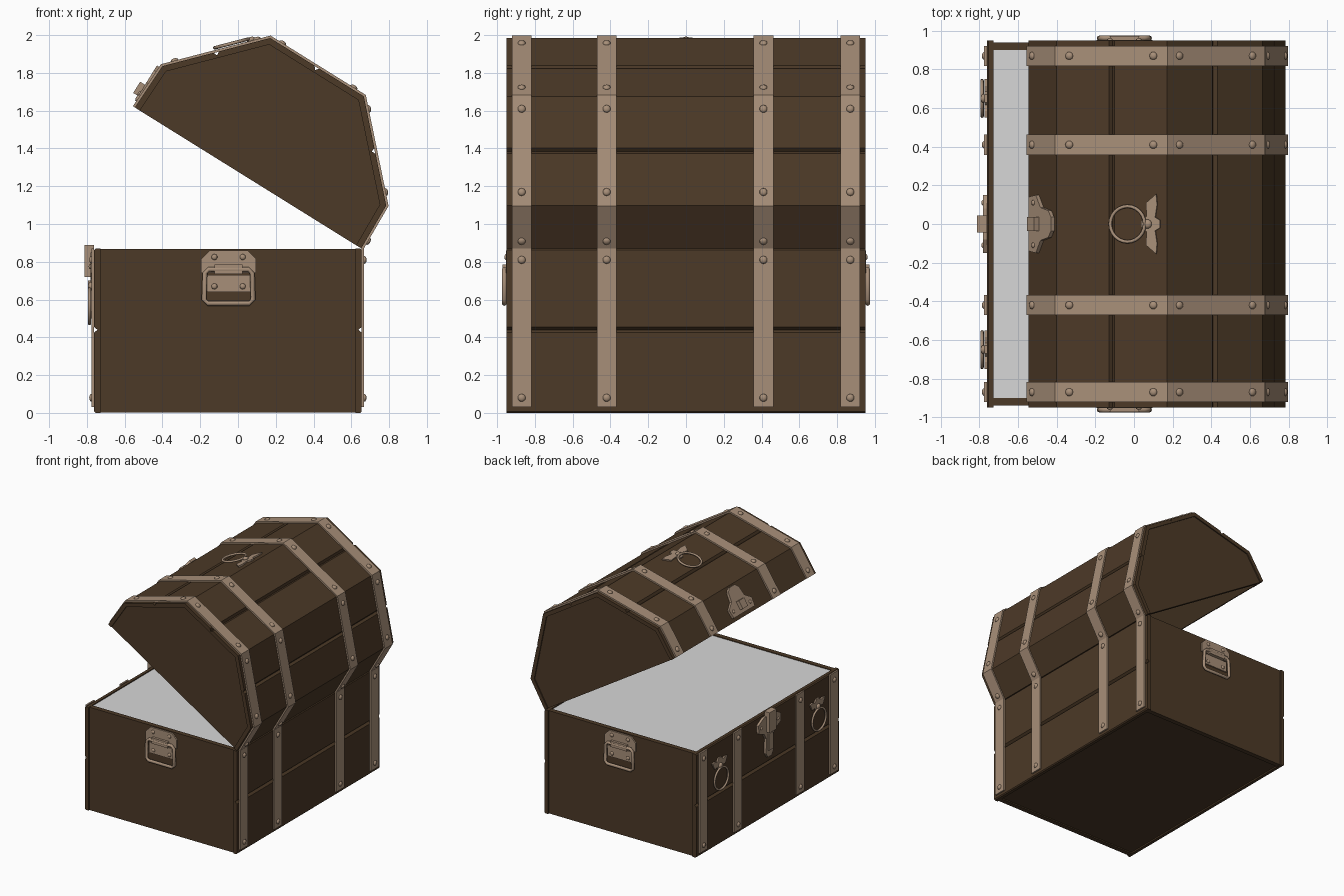
import bpy, bmesh, math
from mathutils import Matrix, Vector

if "Cube" in bpy.data.objects:
    bpy.data.objects.remove(bpy.data.objects["Cube"])


def material(name, rgb):
    m = bpy.data.materials.new(name)
    m.diffuse_color = (*rgb, 1)
    m.use_nodes = True
    m.node_tree.nodes["Principled BSDF"].inputs["Base Color"].default_value = m.diffuse_color
    return m


WOOD = material("dark wood", (0.072, 0.041, 0.020))
METAL = material("tan metal", (0.39, 0.275, 0.19))
GREY = material("grey filling", (0.68, 0.68, 0.68))
X, Y, Z = Vector((1, 0, 0)), Vector((0, 1, 0)), Vector((0, 0, 1))
I = Matrix()


def frame(o, u, v):
    """Matrix whose local xy plane is spanned by u, v; local z points outward."""
    u, v = Vector(u), Vector(v)
    m = Matrix((u, v, u.cross(v))).transposed().to_4x4()
    m.translation = Vector(o)
    return m


def finish(bm, name, mat):
    bmesh.ops.recalc_face_normals(bm, faces=bm.faces)
    me = bpy.data.meshes.new(name)
    bm.to_mesh(me)
    bm.free()
    me.materials.append(mat)
    ob = bpy.data.objects.new(name, me)
    bpy.context.collection.objects.link(ob)
    return ob


def prism(bm, pts, depth, m):
    lo = [bm.verts.new(m @ Vector((a, b, 0))) for a, b in pts]
    hi = [bm.verts.new(m @ Vector((a, b, depth))) for a, b in pts]
    bm.faces.new(lo[::-1])
    bm.faces.new(hi)
    n = len(pts)
    for i in range(n):
        j = (i + 1) % n
        bm.faces.new((lo[i], lo[j], hi[j], hi[i]))


def rect(a0, a1, b0, b1):
    return [(a0, b0), (a1, b0), (a1, b1), (a0, b1)]


def rivet(bm, m, a=0, b=0, r=0.021):
    t = m @ Matrix.Translation((a, b, 0)) @ Matrix.Diagonal((1, 1, 0.6, 1))
    res = bmesh.ops.create_uvsphere(bm, u_segments=10, v_segments=6, radius=r, matrix=t)
    for f in {f for v in res["verts"] for f in v.link_faces}:
        f.smooth = True


def tube(bm, path, r, m, lift, sides=8):
    n, rings = len(path), []
    for i in range(n):
        p, q, s = (Vector(path[k % n]) for k in (i - 1, i, i + 1))
        t = (s - p).normalized()
        out = Vector((t.y, -t.x))
        ring = []
        for k in range(sides):
            a = 2 * math.pi * k / sides
            c = q + out * r * math.cos(a)
            ring.append(bm.verts.new(m @ Vector((c.x, c.y, lift + r * math.sin(a)))))
        rings.append(ring)
    for i in range(n):
        a, b = rings[i], rings[(i + 1) % n]
        for k in range(sides):
            l = (k + 1) % sides
            bm.faces.new((a[k], a[l], b[l], b[k])).smooth = True


def circle(cx, cy, r, n=24):
    return [(cx + r * math.cos(2 * math.pi * i / n), cy + r * math.sin(2 * math.pi * i / n)) for i in range(n)]


def mirror(half):
    return half + [(-a, b) for a, b in reversed(half)]


def offset(pts, d):
    """Mitred outward offset of an open profile."""
    P = [Vector(p) for p in pts]
    N = []
    for a, b in zip(P, P[1:]):
        t = (b - a).normalized()
        N.append(Vector((-t.y, t.x)))
    out = []
    for i, p in enumerate(P):
        n0, n1 = N[max(i - 1, 0)], N[min(i, len(N) - 1)]
        out.append(tuple(p + (n0 + n1) * d / (1 + n0.dot(n1))))
    return out


STRAPS = (-0.87, -0.42, 0.41, 0.87)
HW = 0.052
XL, XR, TOP, YE = -0.762, 0.655, 0.87, 0.95
XC = (XL + XR) / 2
HALF = (XR - XL) / 2

# base: grooved plank walls, recessed end panels and bottom
bm = bmesh.new()
wall = [(-HALF, 0.008), (-HALF, 0.425), (-HALF + 0.018, 0.44), (-HALF, 0.455), (-HALF, TOP - 0.008),
        (-HALF + 0.008, TOP), (-HALF + 0.034, TOP), (-HALF + 0.034, 0), (-HALF + 0.008, 0)]
for s in (1, -1):
    prism(bm, [(s * a, b) for a, b in wall], 2 * YE, frame((XC, YE, 0), X, Z))
finish(bm, "base_side_walls", WOOD)
bm = bmesh.new()
for y in (YE - 0.01, -YE + 0.05):
    prism(bm, rect(-HALF + 0.03, HALF - 0.03, 0.002, TOP - 0.002), 0.04, frame((XC, y, 0), X, Z))
prism(bm, rect(XL + 0.03, XR - 0.03, -YE + 0.03, YE - 0.03), 0.03, frame((0, 0, 0.012), X, Y))
finish(bm, "base_ends_and_bottom", WOOD)

# flat filling just under the rim
bm = bmesh.new()
prism(bm, rect(XL + 0.032, XR - 0.032, -0.905, 0.905), 0.008, frame((0, 0, 0.854), X, Y))
finish(bm, "chest_filling", GREY)

# open lid: faceted shell with plank grooves, rotated about the back edge
LID = Matrix.Translation((XR, 0, TOP)) @ Matrix.Rotation(math.radians(31.9), 4, 'Y') @ Matrix.Translation((-HALF, 0, 0))
prof = [(-0.706, 0), (-0.698, 0.262), (-0.292, 0.69), (0.292, 0.69), (0.698, 0.262), (0.706, 0)]
inner = offset(prof, -0.032)
outer = []
for i, (p, q) in enumerate(zip(prof, prof[1:])):
    p, q = Vector(p), Vector(q)
    t = (q - p).normalized()
    n = Vector((-t.y, t.x))
    c = (p + q) / 2
    outer.append(tuple(p))
    if 0 < i < 4:
        outer += [tuple(c - t * 0.015), tuple(c - n * 0.018), tuple(c + t * 0.015)]
outer.append(prof[-1])
bm = bmesh.new()
prism(bm, outer + inner[::-1], 2 * YE, LID @ frame((0, YE, 0), X, Z))
finish(bm, "lid_shell", WOOD)
bm = bmesh.new()
for y in (YE - 0.01, -YE + 0.05):
    prism(bm, offset(prof, -0.03), 0.04, LID @ frame((0, y, 0), X, Z))
finish(bm, "lid_ends", WOOD)

# metal straps on lid and base, with rivets
band = offset(prof, 0.012)
straps, studs = bmesh.new(), bmesh.new()
for y in STRAPS:
    prism(straps, band + offset(prof, -0.002)[::-1], 2 * HW, LID @ frame((0, y + HW, 0), X, Z))
    for i, (p, q) in enumerate(zip(band, band[1:])):
        p, q = Vector(p), Vector(q)
        t = (q - p).normalized()
        spots = {0: [p + t * 0.05], 4: [q - t * 0.05]}.get(i, [p + t * 0.075, q - t * 0.075])
        for c in spots:
            rivet(studs, LID @ frame((c.x, y, c.y), -Y, (t.x, 0, t.y)))
    for x, u in ((XL, -Y), (XR, Y)):
        m = frame((x, y, 0), u, Z)
        prism(straps, rect(-HW, HW, 0.03, TOP), 0.013, m)
        for z in (0.08, 0.81):
            rivet(studs, m @ Matrix.Translation((0, 0, 0.013)), 0, z)
finish(straps, "straps", METAL)
finish(studs, "strap_rivets", METAL)

# carrying handles on both ends
for name, y, u in (("back", YE - 0.01, -X), ("front", -YE + 0.01, X)):
    m = frame((-0.05, y, 0), u, Z)
    bm = bmesh.new()
    prism(bm, mirror([(0.145, 0.74), (0.145, 0.815), (0.1, 0.86)]), 0.012, m)
    prism(bm, rect(-0.115, 0.115, 0.64, 0.73), 0.010, m)
    prism(bm, rect(-0.075, 0.075, 0.735, 0.785), 0.032, m)
    for a in (-0.075, 0.075):
        rivet(bm, m @ Matrix.Translation((0, 0, 0.01)), a, 0.67, 0.016)
        rivet(bm, m @ Matrix.Translation((0, 0, 0.012)), a, 0.825, 0.016)
    tube(bm, mirror([(0.11, 0.58), (0.13, 0.6), (0.125, 0.74), (0.105, 0.76)]), 0.013, m, 0.022)
    finish(bm, name + "_end_handle", METAL)


# ring pulls: winged plate with a hanging ring
def ring_pull(name, m, w):
    bm = bmesh.new()
    prism(bm, mirror([(0.015, -0.055), (0.04, -0.025), (0.7 * w, -0.03), (w, 0.025), (0.65 * w, 0.03), (0.035, 0.02), (0.02, 0.045)]), 0.012, m)
    rivet(bm, m @ Matrix.Translation((0, 0, 0.018)), 0, -0.02, 0.024)
    tube(bm, circle(0, -0.125, 0.092), 0.009, m, 0.024)
    finish(bm, name, METAL)


for name, y in (("left", 0.65), ("right", -0.65)):
    ring_pull(name + "_ring_pull", frame((XL, y, 0.69), -Y, Z), 0.1)
p, q = Vector(prof[1]), Vector(prof[2])
t = (q - p).normalized()
c = q - t * 0.08
ring_pull("lid_ring_pull", LID @ frame((c.x, 0, c.y), -Y, (t.x, 0, t.y)), 0.155)

# lock plate on the base
m = frame((XL, 0, 0), -Y, Z)
bm = bmesh.new()
prism(bm, mirror([(0.025, 0.5), (0.05, 0.54), (0.045, 0.66), (0.075, 0.71), (0.145, 0.74), (0.15, 0.81), (0.08, 0.85)]), 0.02, m)
prism(bm, rect(-0.045, 0.045, 0.72, 0.89), 0.05, m)
prism(bm, rect(-0.028, 0.028, 0.56, 0.7), 0.032, m)
for a in (-0.11, 0.11):
    rivet(bm, m @ Matrix.Translation((0, 0, 0.02)), a, 0.775, 0.014)
finish(bm, "lock_plate", METAL)

# clasp on the lid front
m = LID @ frame((-0.704, 0, 0), -Y, Z)
bm = bmesh.new()
prism(bm, mirror([(0.14, 0.03), (0.15, 0.1), (0.085, 0.145), (0.07, 0.22), (0.035, 0.25)]), 0.02, m)
prism(bm, rect(-0.035, 0.035, 0.06, 0.13), 0.05, m)
for a in (-0.11, 0.11):
    rivet(bm, m @ Matrix.Translation((0, 0, 0.02)), a, 0.075, 0.014)
finish(bm, "lid_clasp", METAL)
